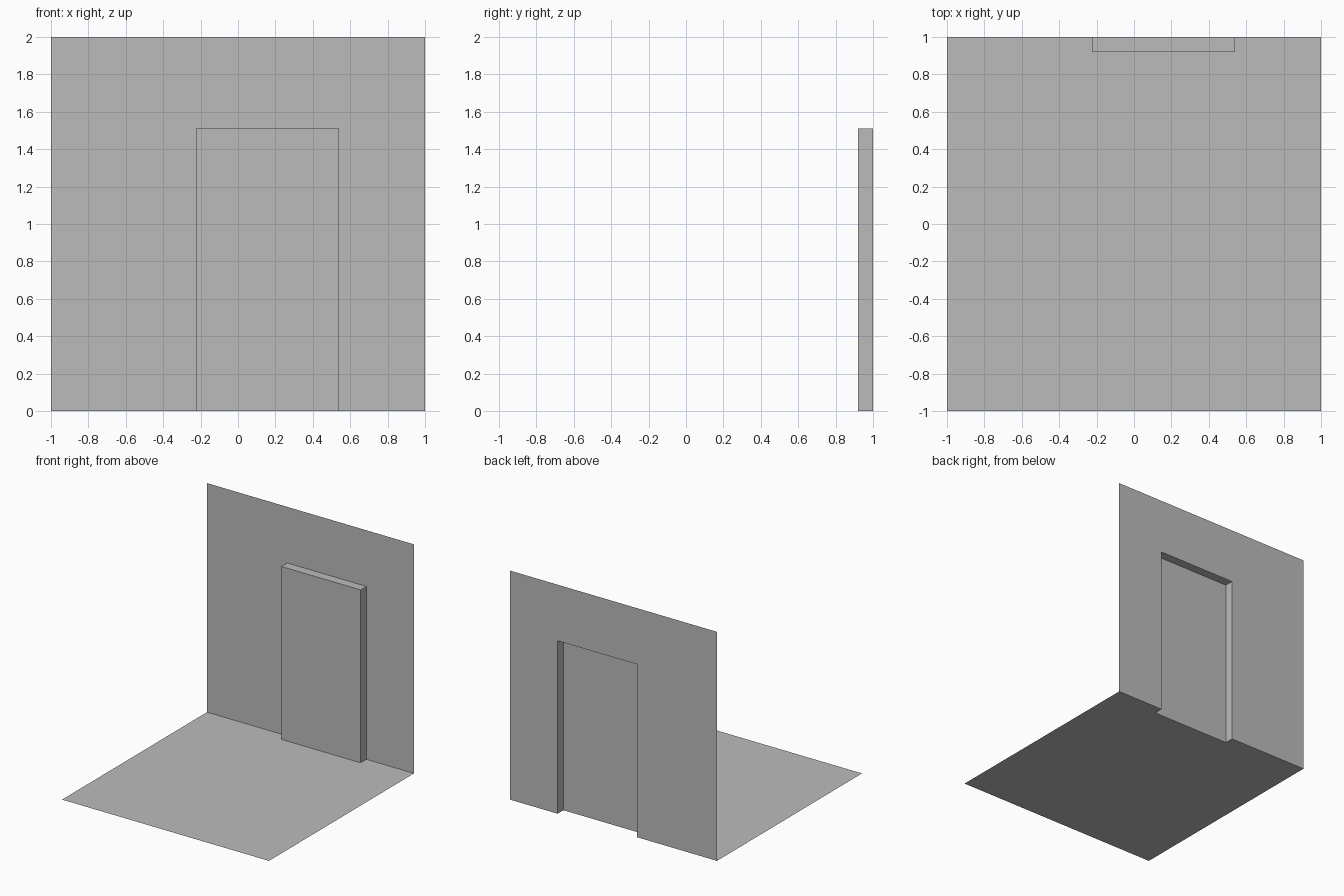
import bpy
import bmesh

cube = bpy.data.objects.get("Cube")
if cube:
    bpy.data.objects.remove(cube, do_unlink=True)

# One plain grey for the whole room corner
GREY = (0.5, 0.5, 0.5, 1.0)
grey = bpy.data.materials.new("plain grey")
grey.use_nodes = True
grey.diffuse_color = GREY
grey.node_tree.nodes["Principled BSDF"].inputs["Base Color"].default_value = GREY

HALF, HEIGHT = 1.0, 2.0
LEFT, RIGHT, TOP = -0.225, 0.54, 1.51   # doorway opening
FRONT, BACK = 0.92, 1.0                 # door panel and wall planes


def sheet(name, *faces):
    """Single-sided sheet object made from polygon outlines."""
    bm = bmesh.new()
    for points in faces:
        bm.faces.new([bm.verts.new(p) for p in points])
    bmesh.ops.remove_doubles(bm, verts=bm.verts, dist=0.0001)
    mesh = bpy.data.meshes.new(name)
    bm.to_mesh(mesh)
    bm.free()
    mesh.materials.append(grey)
    obj = bpy.data.objects.new(name, mesh)
    bpy.context.collection.objects.link(obj)
    return obj


def notched(depth):
    """Outline of a square side notched by the doorway, as (across, along)."""
    return [(LEFT, 0), (LEFT, depth), (RIGHT, depth), (RIGHT, 0),
            (HALF, 0), (HALF, HEIGHT), (-HALF, HEIGHT), (-HALF, 0)]


# Floor, cut away behind the door panel
sheet("floor", [(x, BACK - d, 0) for x, d in reversed(notched(BACK - FRONT))])

# Back wall with the doorway opening
sheet("back_wall", [(x, BACK, z) for x, z in notched(TOP)])

# Door panel standing forward of the wall, with its two sides and top
path = [(LEFT, 0), (LEFT, TOP), (RIGHT, TOP), (RIGHT, 0)]
returns = [[(a[0], BACK, a[1]), (b[0], BACK, b[1]),
            (b[0], FRONT, b[1]), (a[0], FRONT, a[1])]
           for a, b in zip(path, path[1:])]
panel = [(x, FRONT, z) for x, z in reversed(path)]
sheet("door_panel", panel, *returns)
